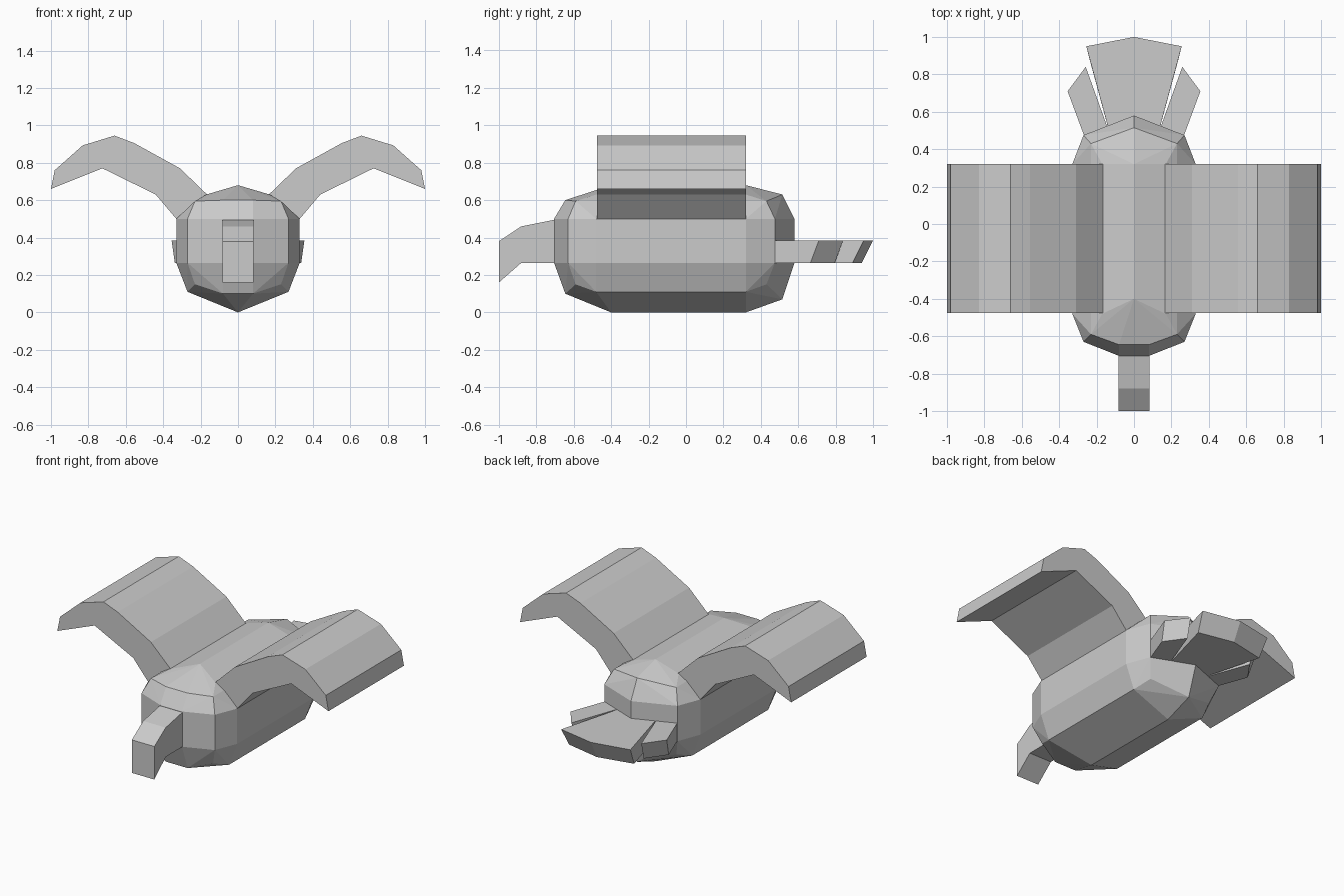
import bpy
import bmesh

if "Cube" in bpy.data.objects:
    bpy.data.objects.remove(bpy.data.objects["Cube"])


def finish(name, bm):
    bmesh.ops.recalc_face_normals(bm, faces=bm.faces)
    mesh = bpy.data.meshes.new(name)
    bm.to_mesh(mesh)
    bm.free()
    obj = bpy.data.objects.new(name, mesh)
    bpy.context.collection.objects.link(obj)
    return obj


def prism(name, ring_a, ring_b):
    """Solid between two matching rings of 3D points."""
    bm = bmesh.new()
    a = [bm.verts.new(p) for p in ring_a]
    b = [bm.verts.new(p) for p in ring_b]
    bm.faces.new(a)
    bm.faces.new(b[::-1])
    for i in range(len(a)):
        j = (i + 1) % len(a)
        bm.faces.new((a[i], b[i], b[j], a[j]))
    return finish(name, bm)


# Body: faceted hull around a few mirrored half outlines
half = [(0, -0.40, 0), (0, 0.32, 0), (0, -0.40, 0.68), (0, 0.32, 0.68),
        (0, 0.515, 0.07), (0, 0.515, 0.63),
        (0.08, -0.645, 0.10), (0.08, -0.645, 0.60),
        (0.23, -0.59, 0.15), (0.23, -0.59, 0.595),
        (0.23, 0.43, 0.15), (0.23, 0.43, 0.595)]
for y in (-0.48, 0.32):
    half += [(0.27, y, 0.11), (0.17, y, 0.63)]
for z in (0.265, 0.50):
    half += [(0.08, -0.705, z), (0.27, -0.63, z), (0.33, -0.48, z),
             (0.33, 0.32, z), (0.27, 0.475, z), (0, 0.58, z)]
points = set(half) | {(-x, y, z) for x, y, z in half}
bm = bmesh.new()
for p in sorted(points):
    bm.verts.new(p)
bmesh.ops.convex_hull(bm, input=bm.verts)
finish("body", bm)

# Wings: arched profile extruded front to back
wing = [(0.165, 0.63), (0.31, 0.77), (0.555, 0.905), (0.66, 0.945),
        (0.83, 0.893), (0.98, 0.76), (1.0, 0.66), (0.725, 0.77),
        (0.44, 0.63), (0.33, 0.50)]
for side, s in (("right", 1), ("left", -1)):
    prism(side + "_wing", [(s * x, -0.475, z) for x, z in wing],
          [(s * x, 0.32, z) for x, z in wing])

# Beak: hooked side profile
beak = [(-0.65, 0.50), (-0.705, 0.495), (-0.88, 0.46), (-1.0, 0.38),
        (-1.0, 0.16), (-0.88, 0.265), (-0.65, 0.265)]
prism("beak", [(-0.083, y, z) for y, z in beak], [(0.083, y, z) for y, z in beak])


# Tail feathers: flat plates whose underside is slightly shorter
def feather(name, top, bottom, s=1):
    prism(name, [(s * x, y, 0.385) for x, y in top],
          [(s * x, y, 0.265) for x, y in bottom])


feather("middle_tail_feather",
        [(-0.107, 0.4), (0.107, 0.4), (0.255, 0.95), (0, 1.0), (-0.255, 0.95)],
        [(-0.107, 0.4), (0.107, 0.4), (0.24, 0.89), (0, 0.94), (-0.24, 0.89)])
for side, s in (("right", 1), ("left", -1)):
    feather(side + "_tail_feather",
            [(0.10, 0.4), (0.24, 0.4), (0.355, 0.71), (0.258, 0.84)],
            [(0.10, 0.4), (0.24, 0.4), (0.338, 0.665), (0.245, 0.795)], s)
